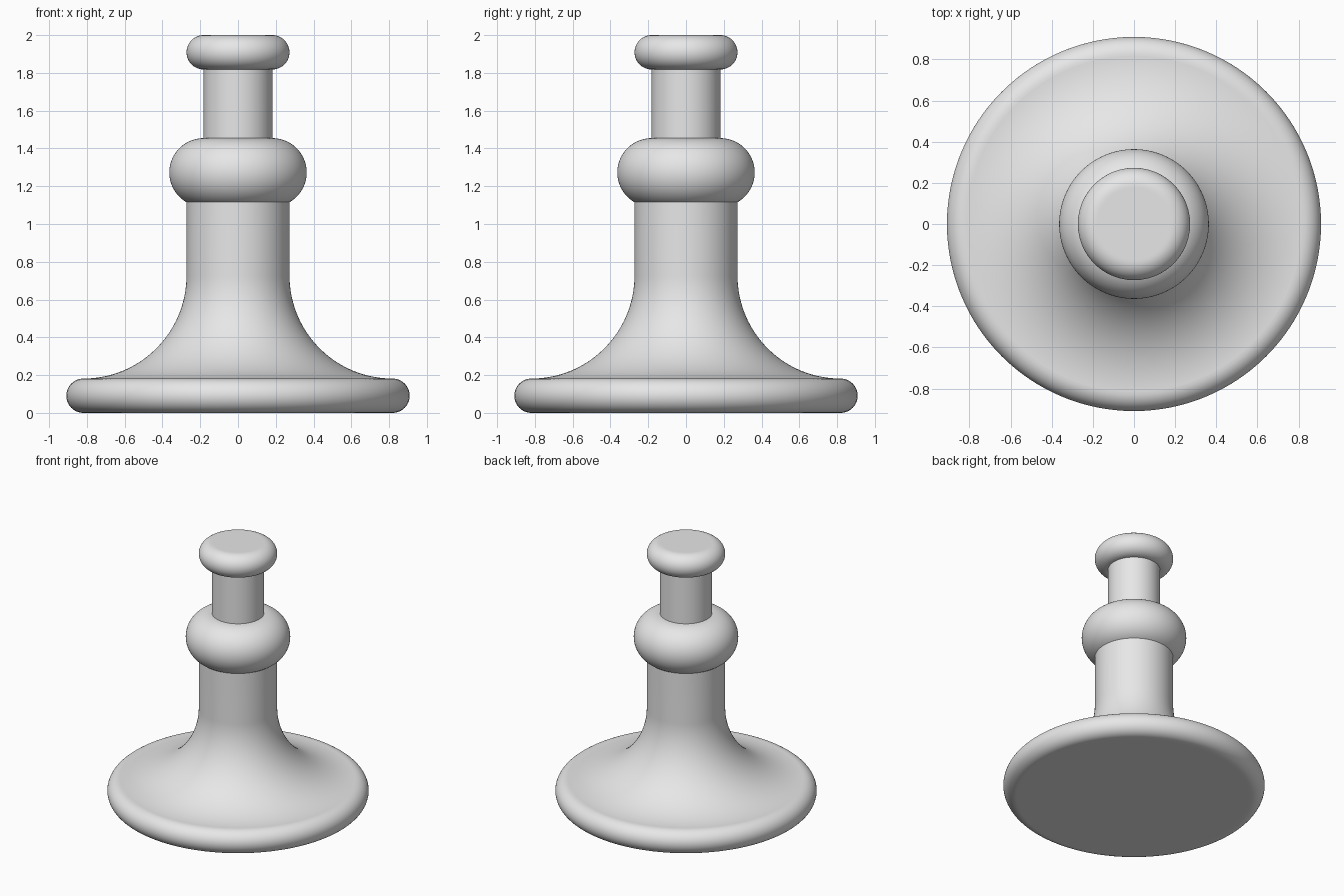
import bpy
import bmesh
from math import sin, cos, pi, radians, asin, degrees

cube = bpy.data.objects.get("Cube")
if cube:
    bpy.data.objects.remove(cube, do_unlink=True)

U = 2 / 11        # module: every dimension is a multiple of this
SIDES = 128

grey = bpy.data.materials.new("plain grey")
grey.use_nodes = True
grey.diffuse_color = (0.8, 0.8, 0.8, 1)
grey.node_tree.nodes["Principled BSDF"].inputs["Base Color"].default_value = (0.8, 0.8, 0.8, 1)


def arc(cx, cz, r, start, end, steps=24):
    """Profile points along an arc, angles in degrees."""
    angles = [radians(start + (end - start) * i / steps) for i in range(steps + 1)]
    return [(cx + r * cos(a), cz + r * sin(a)) for a in angles]


def lathe(name, profile):
    """Revolve a bottom-to-top (radius, height) profile, in modules, about z."""
    bm = bmesh.new()
    rings = []
    for r, z in profile:
        if r < 1e-6:
            rings.append([bm.verts.new((0, 0, z * U))] * SIDES)
        else:
            rings.append([bm.verts.new((r * U * cos(2 * pi * i / SIDES),
                                        r * U * sin(2 * pi * i / SIDES), z * U))
                          for i in range(SIDES)])
    for low, high in zip(rings, rings[1:]):
        for i in range(SIDES):
            k = (i + 1) % SIDES
            corners = list(dict.fromkeys([low[i], low[k], high[k], high[i]]))
            bm.faces.new(corners)
    mesh = bpy.data.meshes.new(name)
    bm.to_mesh(mesh)
    bm.free()
    mesh.materials.append(grey)
    obj = bpy.data.objects.new(name, mesh)
    bpy.context.collection.objects.link(obj)
    bpy.ops.object.select_all(action='DESELECT')
    obj.select_set(True)
    bpy.context.view_layer.objects.active = obj
    bpy.ops.object.shade_smooth_by_angle(angle=radians(30))
    return obj


# Round-edged foot disc
lathe("foot", [(0, 0), (4.4, 0)] + arc(4.5, 0.5, 0.5, -90, 90))

# Flared column, rising to where it meets the underside of the collar
collar_start = -(90 - degrees(asin(0.5)))
collar = arc(1, 7, 1, collar_start, 90, 40)
lathe("flared_column", arc(4.5, 4, 3, 270, 180, 48) + [collar[0]])

# Bulging collar
lathe("collar", collar)

# Narrow stem
lathe("stem", [(1, 8), (1, 10)])

# Rounded cap with a flat top
lathe("cap", arc(1, 10.5, 0.5, -90, 90) + [(0.95, 11), (0, 11)])
